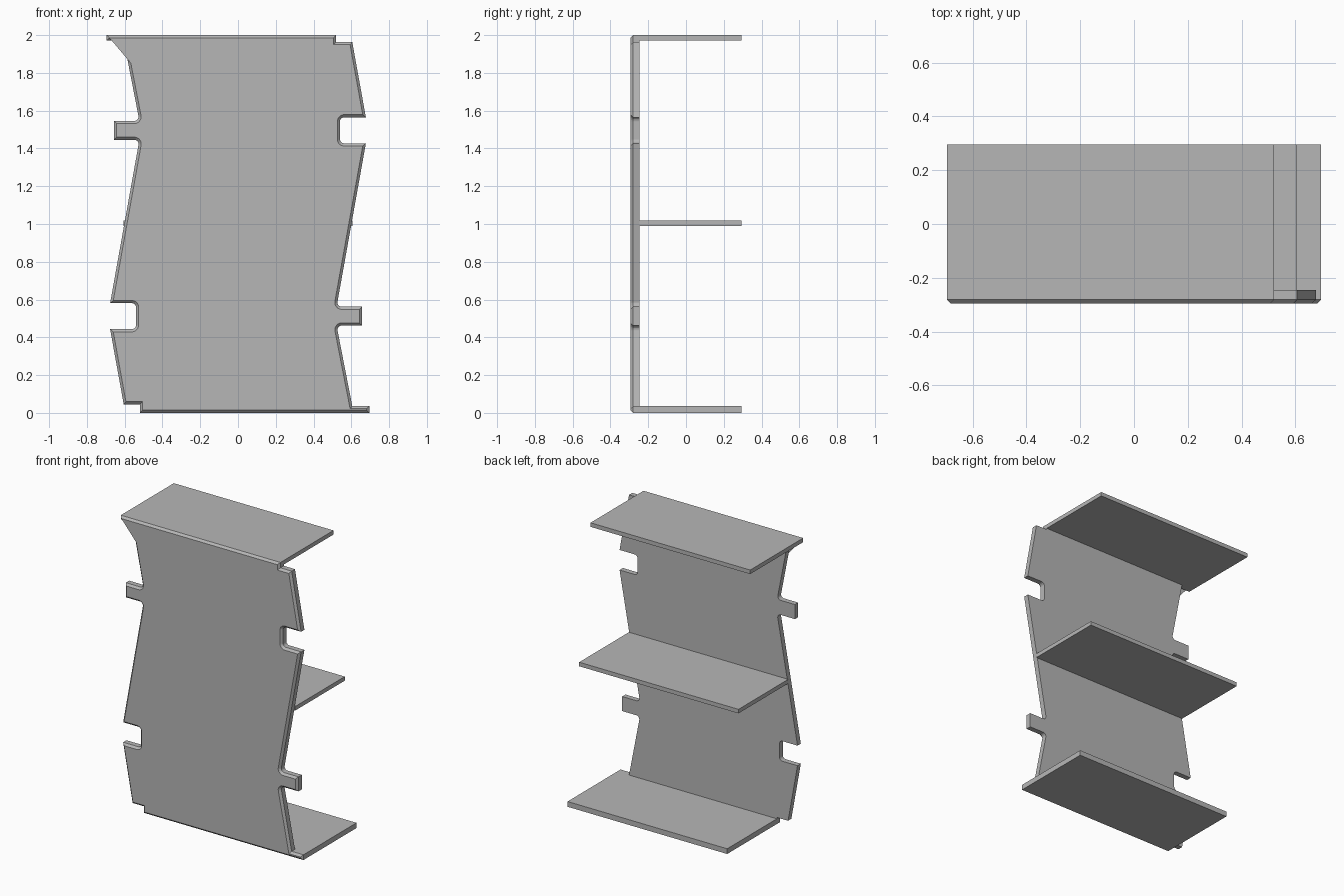
import bpy, bmesh
from mathutils import Vector

cube = bpy.data.objects.get("Cube")
if cube:
    bpy.data.objects.remove(cube, do_unlink=True)

GREY = (0.47, 0.47, 0.47, 1.0)
mat = bpy.data.materials.new("plain grey")
mat.use_nodes = True
mat.diffuse_color = GREY
mat.node_tree.nodes["Principled BSDF"].inputs["Base Color"].default_value = GREY

FRONT, PANEL_BACK, BACK = -0.295, -0.245, 0.295
FILLET, CHAMFER = 0.022, 0.014


def add_object(name, bm):
    bmesh.ops.recalc_face_normals(bm, faces=bm.faces[:])
    mesh = bpy.data.meshes.new(name)
    bm.to_mesh(mesh)
    bm.free()
    mesh.materials.append(mat)
    obj = bpy.data.objects.new(name, mesh)
    bpy.context.collection.objects.link(obj)
    return obj


def rounded(points, steps=5):
    """Replace each corner that has a radius with a short arc."""
    result = []
    for i, (x, z, r) in enumerate(points):
        p = Vector((x, z))
        if r == 0:
            result.append(p)
            continue
        a = (Vector(points[i - 1][:2]) - p).normalized()
        b = (Vector(points[(i + 1) % len(points)][:2]) - p).normalized()
        half = a.angle(b) / 2
        reach = (a + b).length / 2 * r / (half_sin(a, b))
        start, end = p + a * reach, p + b * reach
        centre = p + (a + b).normalized() * (reach ** 2 + r ** 2) ** 0.5
        for k in range(steps + 1):
            d = start.lerp(end, k / steps) - centre
            result.append(centre + d.normalized() * r)
    return result


def half_sin(a, b):
    return (a - b).length / 2


# Interlocking side edge, from the top down: notch above, tab below
edge = [
    (0.52, 1.963, 0), (0.605, 1.963, 0), (0.677, 1.565, 0),
    (0.54, 1.565, FILLET), (0.54, 1.427, FILLET), (0.677, 1.427, 0),
    (0.522, 0.562, FILLET), (0.657, 0.562, 0), (0.657, 0.462, 0),
    (0.522, 0.462, FILLET), (0.605, 0.036, 0), (0.695, 0.036, 0),
]
# The other side is the same edge turned half a turn
turned = [(-x, 2.008 - z, r) for x, z, r in edge]
outline = rounded([(0.52, 2, 0)] + edge + [(0.695, 0, 0), (-0.52, 0, 0)]
                  + turned + [(-0.695, 2, 0)])

# Front panel with a chamfered front rim
bm = bmesh.new()
front = bm.faces.new([bm.verts.new((p.x, FRONT, p.y)) for p in outline])
rear = bmesh.ops.extrude_face_region(bm, geom=[front], use_keep_orig=True)["geom"]
for v in rear:
    if isinstance(v, bmesh.types.BMVert):
        v.co.y = PANEL_BACK
bmesh.ops.recalc_face_normals(bm, faces=bm.faces[:])
rim = [e for e in bm.edges if all(v.co.y < FRONT + 0.001 for v in e.verts)]
bmesh.ops.bevel(bm, geom=rim, offset=CHAMFER, segments=1, affect='EDGES',
                clamp_overlap=False)
add_object("front_panel", bm)

# Shelves behind the panel
for name, x0, x1, z0, z1 in [
    ("top_shelf", -0.695, 0.52, 1.972, 2.0),
    ("middle_shelf", -0.606, 0.606, 0.99, 1.018),
    ("bottom_shelf", -0.52, 0.695, 0.0, 0.036),
]:
    bm = bmesh.new()
    bmesh.ops.create_cube(bm, size=1)
    for v in bm.verts:
        v.co = (x1 if v.co.x > 0 else x0,
                BACK if v.co.y > 0 else PANEL_BACK,
                z1 if v.co.z > 0 else z0)
    add_object(name, bm)
